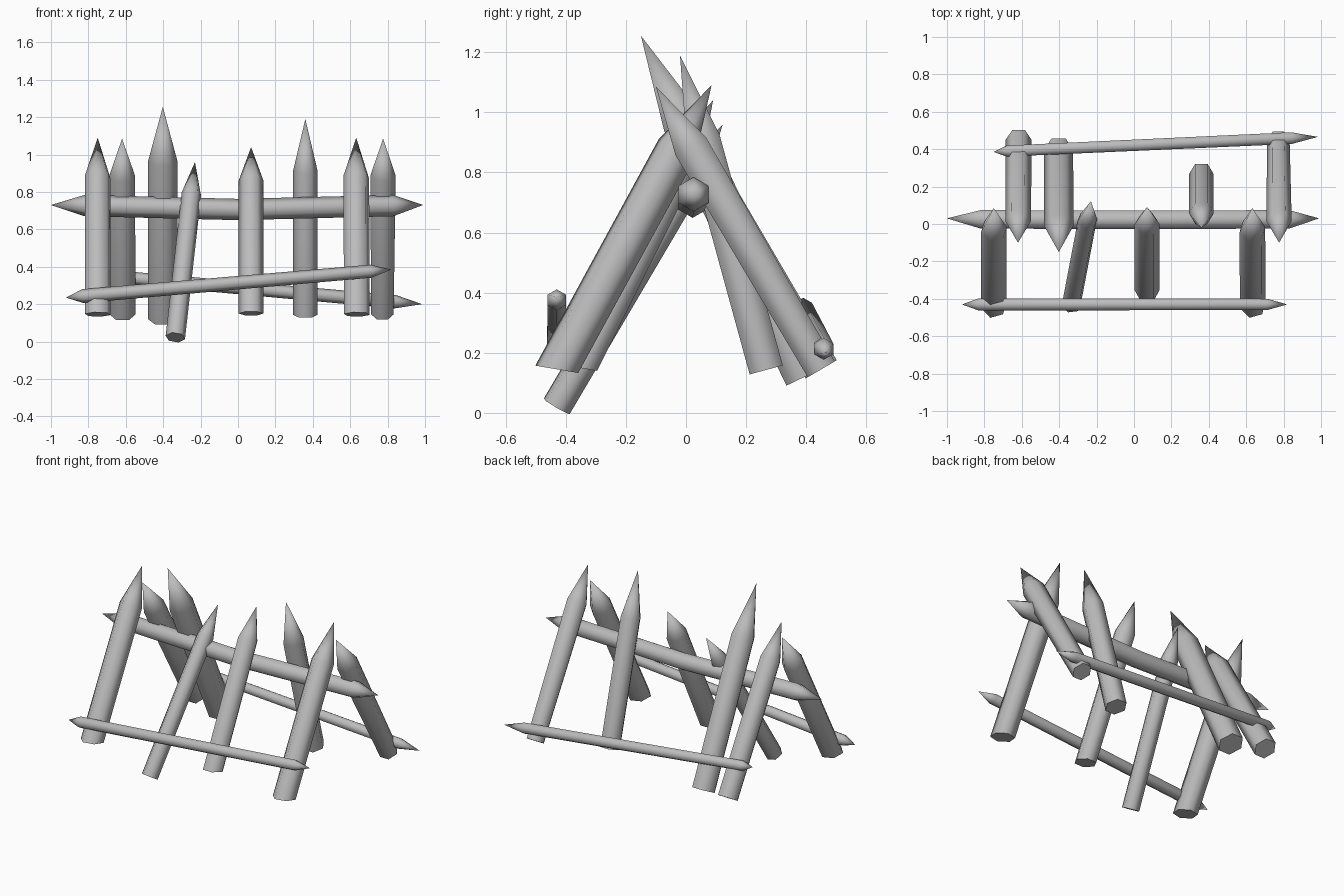
import bpy, bmesh, math
from mathutils import Vector

cube = bpy.data.objects.get("Cube")
if cube:
    bpy.data.objects.remove(cube, do_unlink=True)

wood = bpy.data.materials.new("grey wood")
wood.use_nodes = True
GREY = (0.5, 0.5, 0.5, 1)
wood.diffuse_color = GREY
wood.node_tree.nodes["Principled BSDF"].inputs["Base Color"].default_value = GREY


def log(name, path, radii, spin=0.0, side=(1, 0, 0), cap=None):
    """Six-sided log through the path; radius 0 gives a sharpened end."""
    path = [Vector(p) for p in path]
    axis = (path[-1] - path[0]).normalized()
    u = Vector(side)
    u = (u - axis * u.dot(axis)).normalized()
    v = axis.cross(u)
    bm = bmesh.new()
    rings = []
    for i, (p, r) in enumerate(zip(path, radii)):
        if r == 0:
            rings.append([bm.verts.new(p)] * 6)
            continue
        ring = []
        for k in range(6):
            a = spin + k * math.pi / 3
            d = (u * math.cos(a) + v * math.sin(a)) * r
            if cap and i == 0:  # slanted saw cut at the foot
                n = Vector(cap)
                d -= axis * (d.dot(n) / axis.dot(n))
            ring.append(bm.verts.new(p + d))
        rings.append(ring)
    for lo, hi in zip(rings, rings[1:]):
        for k in range(6):
            j = (k + 1) % 6
            corners = [lo[k], lo[j], hi[j], hi[k]]
            bm.faces.new(list(dict.fromkeys(corners)))
    if radii[0] > 0:
        bm.faces.new(rings[0][::-1])
    bmesh.ops.recalc_face_normals(bm, faces=bm.faces)
    mesh = bpy.data.meshes.new(name)
    bm.to_mesh(mesh)
    bm.free()
    mesh.materials.append(wood)
    obj = bpy.data.objects.new(name, mesh)
    bpy.context.collection.objects.link(obj)
    bpy.ops.object.select_all(action="DESELECT")
    obj.select_set(True)
    bpy.context.view_layer.objects.active = obj
    bpy.ops.object.shade_smooth_by_angle(angle=math.radians(62))


def stake(name, foot, tip, radius, point, spin=0.0, cap=None, foot_radius=None):
    foot, tip = Vector(foot), Vector(tip)
    shoulder = tip - (tip - foot).normalized() * point
    log(name, [foot, shoulder, tip], [foot_radius or radius, radius, 0], spin, cap=cap)


# Stakes leaning back from the front
LEVEL = (0, 0.17, 1)
stake("front_stake_right", (-0.75, -0.43, 0.145), (-0.75, 0.085, 1.09), 0.071, 0.24, 0.26, LEVEL)
stake("front_stake_thin", (-0.335, -0.43, 0.022), (-0.23, 0.122, 0.96), 0.053, 0.2, 0.2)
stake("front_stake_middle", (0.07, -0.355, 0.15), (0.07, 0.09, 1.04), 0.066, 0.2, 0, LEVEL)
stake("front_stake_left", (0.635, -0.43, 0.145), (0.632, 0.085, 1.09), 0.071, 0.24, 0.26, LEVEL)

# Stakes leaning forward from the back
stake("back_stake_right", (-0.617, 0.45, 0.145), (-0.62, -0.1, 1.085), 0.069, 0.23)
stake("back_stake_tall", (-0.403, 0.395, 0.12), (-0.402, -0.15, 1.255), 0.078, 0.32)
stake("back_stake_middle", (0.36, 0.267, 0.143), (0.36, -0.02, 1.19), 0.066, 0.29)
stake("back_stake_left", (0.772, 0.45, 0.145), (0.776, -0.1, 1.085), 0.068, 0.23, 0, None, 0.06)

# Cross rails, sharpened at both ends
UP = (0, 0, 1)
log("ridge_rail", [(-1, 0.03, 0.73), (-0.82, 0.025, 0.727), (0, 0.022, 0.706),
                   (0.83, 0.025, 0.727), (0.99, 0.03, 0.73)],
    [0, 0.057, 0.057, 0.057, 0], side=UP)
log("front_rail", [(-0.92, -0.43, 0.235), (-0.83, -0.43, 0.243),
                   (0.71, -0.43, 0.376), (0.82, -0.43, 0.385)],
    [0, 0.037, 0.035, 0], side=UP)
log("back_rail", [(-0.75, 0.385, 0.356), (-0.68, 0.39, 0.349),
                  (0.84, 0.459, 0.213), (0.985, 0.466, 0.2)],
    [0, 0.034, 0.036, 0], side=UP)
